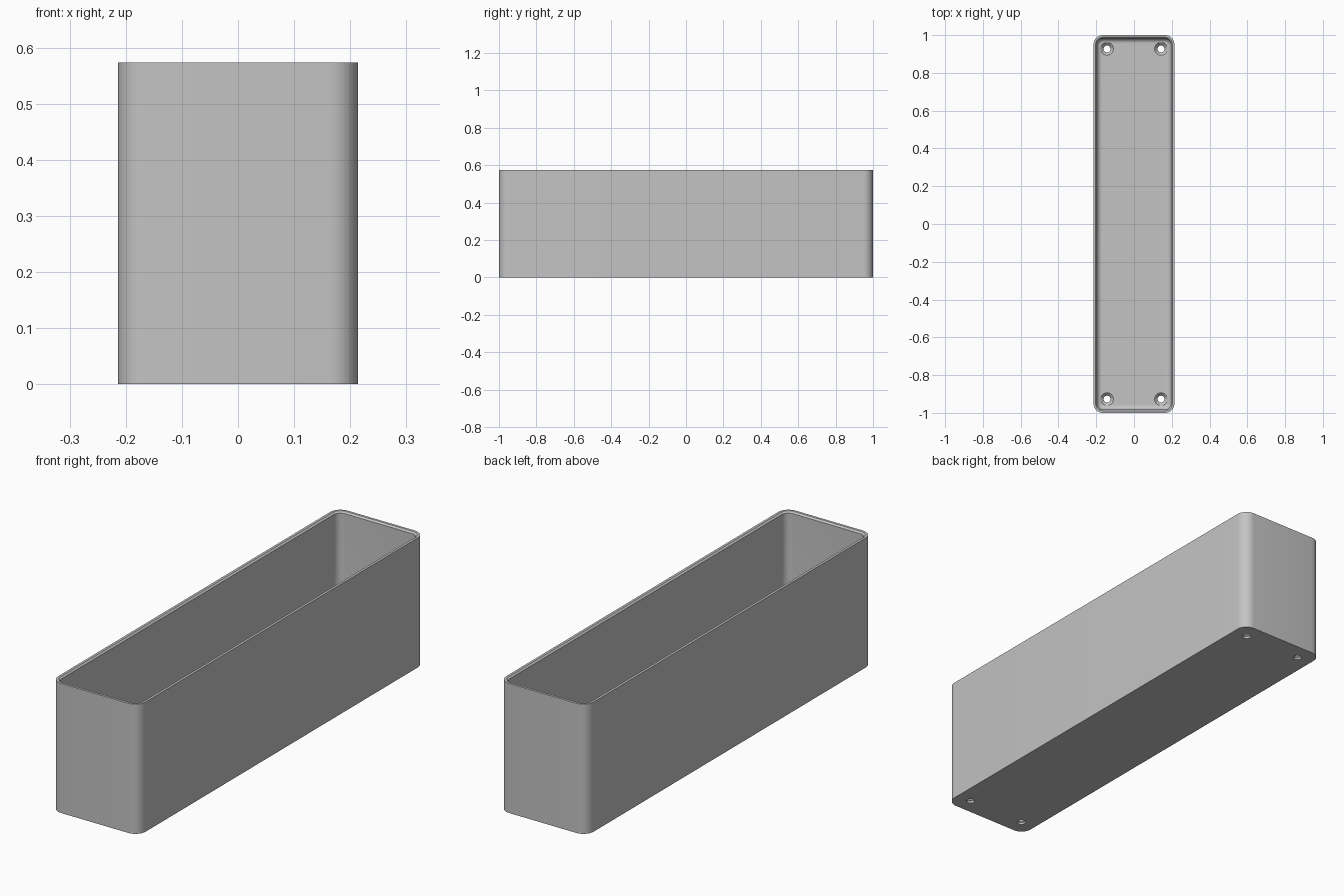
import bpy, bmesh
from math import sin, cos, pi, radians

HALF_X, HALF_Y, HEIGHT = 0.214, 1.0, 0.573
CORNER, WALL, FLOOR, FILLET = 0.05, 0.018, 0.025, 0.025
STEPS = 10

cube = bpy.data.objects.get("Cube")
if cube:
    bpy.data.objects.remove(cube, do_unlink=True)

grey = bpy.data.materials.new("plain grey")
grey.use_nodes = True
colour = (0.55, 0.55, 0.55, 1)
grey.diffuse_color = colour
grey.node_tree.nodes["Principled BSDF"].inputs["Base Color"].default_value = colour


def make_object(name, bm):
    bmesh.ops.recalc_face_normals(bm, faces=bm.faces)
    mesh = bpy.data.meshes.new(name)
    bm.to_mesh(mesh)
    bm.free()
    mesh.materials.append(grey)
    obj = bpy.data.objects.new(name, mesh)
    bpy.context.collection.objects.link(obj)
    return obj


def rounded_ring(inset, z):
    """Points of a rounded rectangle, inset from the outer wall."""
    r = max(CORNER - inset, 0.006)
    cx, cy = HALF_X - inset - r, HALF_Y - inset - r
    points = []
    for quarter, (sx, sy) in enumerate([(1, 1), (-1, 1), (-1, -1), (1, -1)]):
        for i in range(STEPS + 1):
            a = (quarter + i / STEPS) * pi / 2
            points.append((sx * cx + r * cos(a), sy * cy + r * sin(a), z))
    return points


def circle_ring(x, y, r, z, sides=32):
    return [(x + r * cos(2 * pi * i / sides), y + r * sin(2 * pi * i / sides), z)
            for i in range(sides)]


def skin(bm, rings):
    """Bridge successive rings and cap both ends."""
    loops = [[bm.verts.new(p) for p in ring] for ring in rings]
    n = len(loops[0])
    for a, b in zip(loops, loops[1:]):
        for i in range(n):
            j = (i + 1) % n
            bm.faces.new((a[i], a[j], b[j], b[i]))
    bm.faces.new(loops[0])
    bm.faces.new(loops[-1])


# Open box: outer wall, rim with inner chamfer, inner wall, floor fillet
profile = [(0, 0), (0, HEIGHT), (0.011, HEIGHT), (WALL, HEIGHT - 0.007)]
for i in range(9):
    a = i / 8 * pi / 2
    profile.append((WALL + FILLET * (1 - cos(a)), FLOOR + FILLET * (1 - sin(a))))
bm = bmesh.new()
skin(bm, [rounded_ring(inset, z) for inset, z in profile])
box = make_object("open_box", bm)

# Countersunk screw holes through the floor corners
bm = bmesh.new()
for x in (-0.143, 0.143):
    for y in (-0.927, 0.927):
        skin(bm, [circle_ring(x, y, r, z) for r, z in
                  [(0.018, -0.02), (0.018, 0.009), (0.034, FLOOR), (0.034, FLOOR + 0.04)]])
cutter = make_object("hole_cutter", bm)
cutter.hide_render = True

holes = box.modifiers.new("screw holes", 'BOOLEAN')
holes.operation = 'DIFFERENCE'
holes.solver = 'EXACT'
holes.object = cutter
bpy.ops.object.select_all(action='DESELECT')
box.select_set(True)
bpy.context.view_layer.objects.active = box
bpy.ops.object.modifier_apply(modifier=holes.name)
bpy.data.objects.remove(cutter, do_unlink=True)
bpy.ops.object.shade_smooth_by_angle(angle=radians(30))
